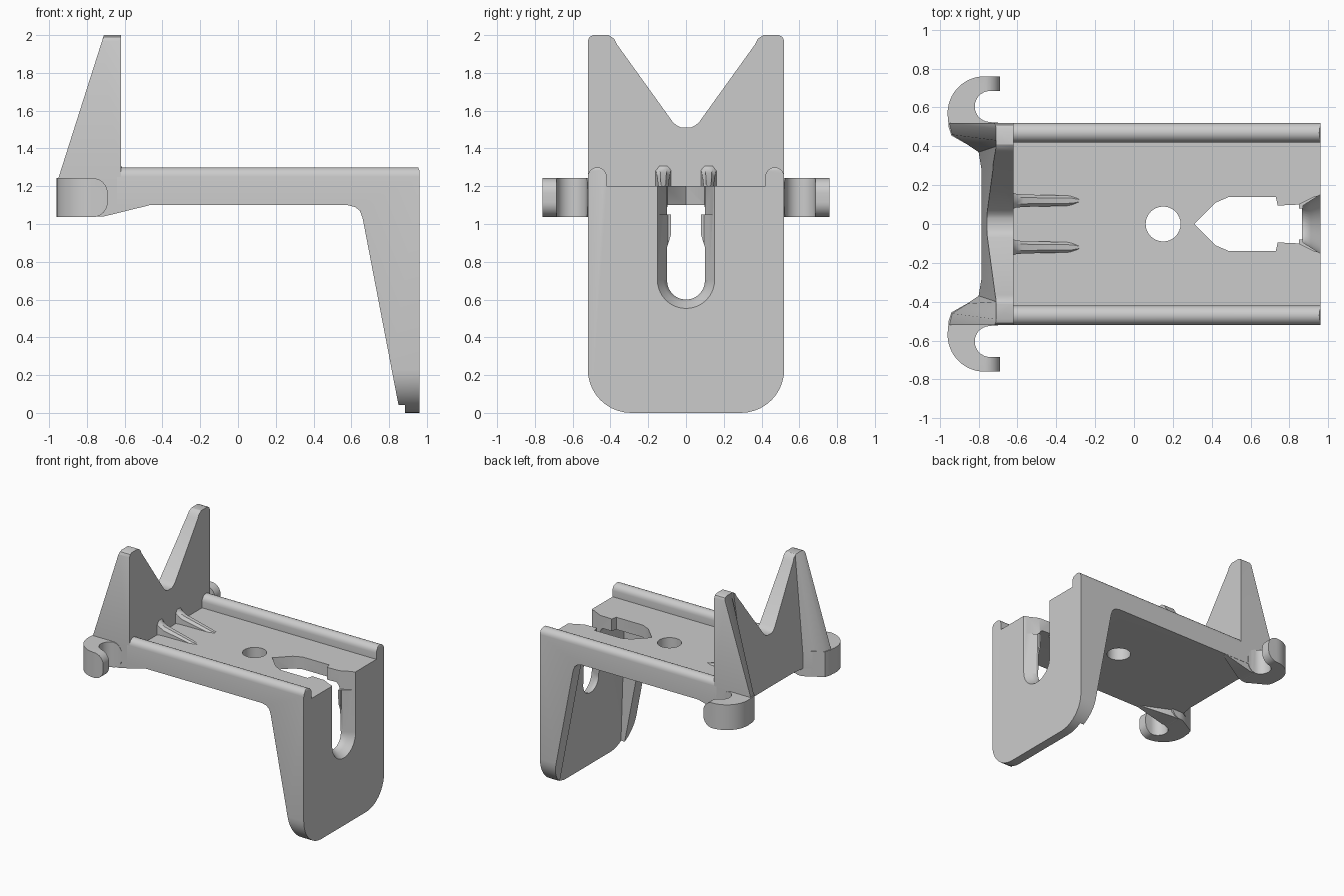
import bpy, bmesh
from math import cos, sin, radians

if "Cube" in bpy.data.objects:
    bpy.data.objects.remove(bpy.data.objects["Cube"])


def loft(name, rings):
    """Solid skinned through rings of equal point count, capped at both ends."""
    bm = bmesh.new()
    vs = [[bm.verts.new(p) for p in r] for r in rings]
    n = len(rings[0])
    for a, b in zip(vs, vs[1:]):
        for i in range(n):
            j = (i + 1) % n
            bm.faces.new((a[i], a[j], b[j], b[i]))
    bm.faces.new(vs[0])
    bm.faces.new(vs[-1])
    bmesh.ops.recalc_face_normals(bm, faces=bm.faces[:])
    me = bpy.data.meshes.new(name)
    bm.to_mesh(me)
    bm.free()
    ob = bpy.data.objects.new(name, me)
    bpy.context.collection.objects.link(ob)
    return ob


def prism(name, pts, axis, lo, hi):
    """Extrude a 2D outline along an axis."""
    put = {'x': lambda p, t: (t, p[0], p[1]),
           'y': lambda p, t: (p[0], t, p[1]),
           'z': lambda p, t: (p[0], p[1], t)}[axis]
    return loft(name, [[put(p, t) for p in pts] for t in (lo, hi)])


def arc(cx, cy, r, a0, a1, n=10):
    return [(cx + r * cos(radians(a0 + (a1 - a0) * i / n)),
             cy + r * sin(radians(a0 + (a1 - a0) * i / n))) for i in range(n + 1)]


def mirrored(half):
    """Close a half outline (first coordinate positive) by reflection."""
    return half + [(-a, b) for a, b in reversed(half)]


def apply(ob, mod):
    bpy.context.view_layer.objects.active = ob
    bpy.ops.object.modifier_apply(modifier=mod.name)


def boolean(ob, other, op='DIFFERENCE'):
    m = ob.modifiers.new('bool', 'BOOLEAN')
    m.operation, m.object, m.solver = op, other, 'EXACT'
    apply(ob, m)
    bpy.data.objects.remove(other)


def mirror_y(ob):
    m = ob.modifiers.new('mirror', 'MIRROR')
    m.use_axis = (False, True, False)
    m.use_mirror_merge = False
    apply(ob, m)


# Frame: L-shaped side profile trimmed by the end outline with two round rails
frame = prism('frame', [(-.64, 1.1), (.58, 1.1), (.62, 1.09), (.645, 1.07), (.66, 1.03),
                        (.85, .04), (.85, -.1), (.96, -.1), (.96, 1.285), (.945, 1.32),
                        (-.64, 1.32)], 'y', -.7, .7)
outline = mirrored(arc(.29, .23, .23, -90, 0) + arc(.47, 1.25, .05, 0, 180) + [(.42, 1.2)])
boolean(frame, prism('outline_cut', outline, 'x', -1, 1.1), 'INTERSECT')

# Pocket behind the flange leaves a gusset on each side
boolean(frame, prism('pocket', [(.4, -.1), (.888, -.1), (.85, 1.06), (.84, 1.085),
                                (.82, 1.1), (.4, 1.1)], 'y', -.42, .42))

# Arrow-shaped slot and round hole in the deck
slot = [(.73, .14), (.49, .14), (.42, .11), (.31, 0), (.42, -.11), (.49, -.14), (.73, -.14),
        (.74, -.095), (.85, -.10), (.93, -.14), (1.0, -.15),
        (1.0, .15), (.93, .14), (.85, .10), (.74, .095)]
boolean(frame, prism('slot', slot, 'z', 1.05, 1.25))
boolean(frame, prism('hole', arc(.15, 0, .09, 0, 348.75, 31), 'z', 1, 1.3))

# Keyhole in the flange with a flared outer rim
key = mirrored(arc(0, .7, .1, -85, 0) + [(.1, .88), (.08, .94), (.08, 1.25)])
boolean(frame, prism('keyhole', key, 'x', .75, 1.1))
flare = []
for x, w in ((.87, .095), (.91, .12), (.965, .155)):
    sec = mirrored(arc(0, .705, w, -85, 0) + [(w, 1.25)])
    flare.append([(x, y, z) for y, z in sec])
boolean(frame, loft('flare', flare))

# Back post: thin wall with two swept horns
foot = [(.52, -.62), (.52, -.955), (.46, -.94), (.41, -.86), (.37, -.80), (.28, -.785)]
tip = [(.52, -.62), (.52, -.71), (.49, -.71), (.43, -.71), (.40, -.71), (.28, -.71)]
post = loft('back_post', [[(x, y, z) for y, x in mirrored(h)]
                          for h, z in ((foot, 1.1), (foot, 1.23), (tip, 2.0))])
vee = mirrored([(.03, 1.512), (.05, 1.522), (.07, 1.54), (.365, 1.95),
                (.38, 1.98), (.41, 2.0), (.41, 2.1)])
boolean(post, prism('vee', vee, 'x', -1.1, -.4))
for s in (1, -1):
    boolean(post, prism('corner', [(s * .49, 2.0), (s * .51, 1.991), (s * .52, 1.97),
                                   (s * .6, 1.97), (s * .6, 2.1), (s * .49, 2.1)],
                        'x', -1.1, -.4))

# Side hooks, with rounded tips
hook = prism('side_hooks', arc(-.77, .57, .19, 90, 190, 16)
             + [(-.955, .5), (-.94, .455), (-.86, .41), (-.79, .37), (-.66, .37),
                (-.66, .52), (-.72, .522)]
             + arc(-.74, .605, .08, 270, 90, 14) + [(-.66, .685), (-.66, .76)],
             'z', 1.036, 1.243)
tip_outline = ([(-1.1, 1.0), (-1.1, 1.3)] + arc(-.77, 1.163, .08, 90, 0, 8)
               + arc(-.77, 1.116, .08, 0, -90, 8))
boolean(hook, prism('tip_cut', tip_outline, 'y', 0, 1), 'INTERSECT')
mirror_y(hook)

# Tapered braces under the deck, running out from the hooks
brace = loft('under_braces', [
    [(x, y0, z), (x, y1, z), (x, y1, 1.13), (x, y0, 1.13)]
    for x, y0, y1, z in ((-.80, .38, .518, 1.037), (-.71, .38, .518, 1.04),
                         (-.47, .49, .518, 1.099))])
mirror_y(brace)

# Small ridges joining deck and post
ridge = loft('deck_ridges', [
    [(x, .12 - w, 1.19), (x, .12 - w, max(h - .03, 1.195)), (x, .12 - w * .5, h - .005),
     (x, .12 + w * .5, h - .005), (x, .12 + w, max(h - .03, 1.195)), (x, .12 + w, 1.19)]
    for x, w, h in ((-.64, .05, 1.34), (-.61, .036, 1.30), (-.57, .032, 1.275),
                    (-.32, .026, 1.215), (-.27, .008, 1.202))])
mirror_y(ridge)

# Smooth curved faces, keep edges crisp
for ob in bpy.data.objects:
    ob.select_set(True)
bpy.context.view_layer.objects.active = frame
bpy.ops.object.shade_smooth_by_angle(angle=radians(32))
